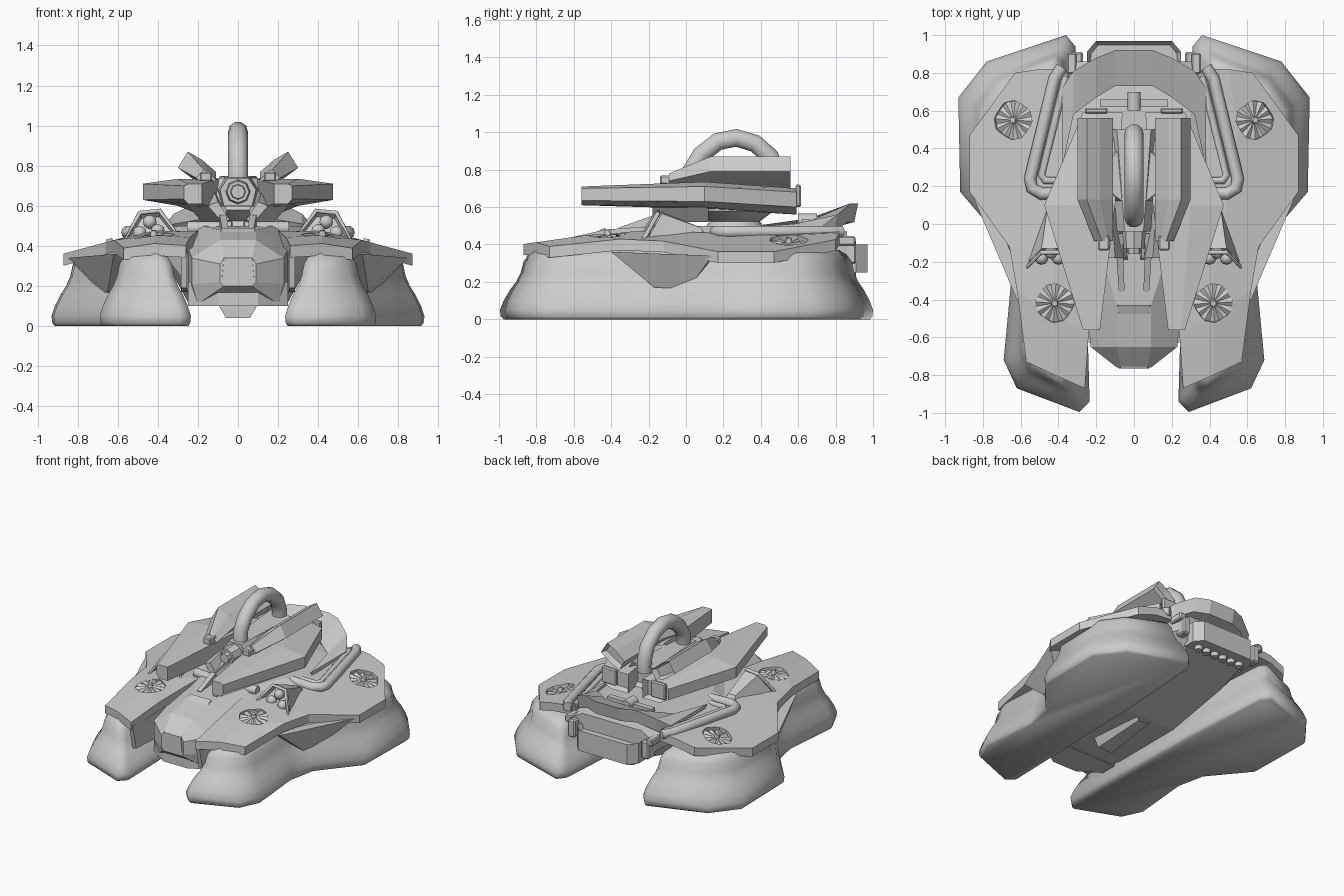
import bpy, bmesh, math
from mathutils import Vector, Matrix

if "Cube" in bpy.data.objects:
    bpy.data.objects.remove(bpy.data.objects["Cube"])

def finish(name, bm, mirror=False, smooth=None):
    bmesh.ops.recalc_face_normals(bm, faces=bm.faces[:])
    me = bpy.data.meshes.new(name)
    bm.to_mesh(me)
    bm.free()
    ob = bpy.data.objects.new(name, me)
    bpy.context.collection.objects.link(ob)
    if smooth:
        bpy.ops.object.select_all(action='DESELECT')
        ob.select_set(True)
        bpy.context.view_layer.objects.active = ob
        bpy.ops.object.shade_smooth_by_angle(angle=math.radians(smooth))
    if mirror:
        ob.modifiers.new("mirror", 'MIRROR').use_mirror_merge = False
    return ob

def loft(name, rings, mirror=False, smooth=None, end_inset=0):
    """Skin a list of equal closed rings and cap both ends."""
    bm = bmesh.new()
    vs = [[bm.verts.new(p) for p in r] for r in rings]
    n = len(rings[0])
    for a, b in zip(vs, vs[1:]):
        for i in range(n):
            bm.faces.new((a[i], a[(i+1) % n], b[(i+1) % n], b[i]))
    bm.faces.new(vs[0])
    cap = bm.faces.new(vs[-1])
    if end_inset:
        bmesh.ops.recalc_face_normals(bm, faces=bm.faces[:])
        bmesh.ops.inset_individual(bm, faces=[cap], thickness=end_inset, depth=-0.04)
    return finish(name, bm, mirror, smooth)

def along_y(sections):
    """Sections given as (y, [(x, z), ...])."""
    return [[(x, y, z) for x, z in pts] for y, pts in sections]

def box(name, loc, size, mirror=False, bevel=0.0):
    bm = bmesh.new()
    bmesh.ops.create_cube(bm, size=1, matrix=Matrix.Translation(loc) @ Matrix.Diagonal((*size, 1)))
    if bevel:
        bmesh.ops.bevel(bm, geom=bm.edges[:], offset=bevel, segments=1, affect='EDGES')
    return finish(name, bm, mirror)

def cyl(name, a, b, r1, r2=None, sides=8, mirror=False):
    a, b = Vector(a), Vector(b)
    bm = bmesh.new()
    m = Matrix.Translation((a+b)/2) @ (b-a).to_track_quat('Z', 'Y').to_matrix().to_4x4()
    bmesh.ops.create_cone(bm, cap_ends=True, segments=sides, radius1=r1,
                          radius2=r1 if r2 is None else r2, depth=(b-a).length, matrix=m)
    return finish(name, bm, mirror, 50 if sides > 8 else None)

def tube(name, pts, r, mirror=False, cyclic=False):
    cu = bpy.data.curves.new(name, 'CURVE')
    cu.dimensions = '3D'
    cu.bevel_depth, cu.bevel_resolution, cu.use_fill_caps = r, 3, True
    sp = cu.splines.new('POLY')
    sp.points.add(len(pts)-1)
    for p, c in zip(sp.points, pts):
        p.co = (*c, 1)
    sp.use_cyclic_u = cyclic
    tmp = bpy.data.objects.new(name, cu)
    bpy.context.collection.objects.link(tmp)
    bm = bmesh.new()
    bm.from_mesh(tmp.to_mesh())
    bpy.data.objects.remove(tmp)
    return finish(name, bm, mirror, 50)

# Inflated hover skirts: blend from floor outline to top outline
low = [(.235, -.94), (.29, -.995), (.62, -.87), (.69, -.72), (.65, -.3), (.69, -.1), (.92, .17),
       (.93, .67), (.78, .86), (.36, 1.0), (.31, .94), (.27, .3)]
high = [(.35, -.80), (.39, -.84), (.53, -.75), (.57, -.65), (.55, -.3), (.6, -.08), (.79, .22),
        (.8, .6), (.7, .74), (.43, .86), (.4, .82), (.36, .3)]
levels = [(0, .12), (.015, .03), (.05, 0), (.1, .13), (.16, .36), (.2, .56), (.25, .72), (.31, .82), (.345, 1.0), (.37, 1.3)]
loft("hover_skirt", [[(a[0]+(b[0]-a[0])*t, a[1]+(b[1]-a[1])*t, z) for a, b in zip(low, high)]
                     for z, t in levels], True, 70)

# Armour deck plates over the skirts
def deck_z(x, y):
    return .475 - .27*max(0, x-.45) - .14*max(0, -.35-y)
rows = [[(.26, -.87), (.42, -.80), (.57, -.73)], [(.24, -.58), (.42, -.5), (.62, -.35)],
        [(.2, -.2), (.42, -.2), (.66, -.12)], [(.2, .15), (.5, .15), (.87, .17)],
        [(.3, .5), (.55, .5), (.87, .47)], [(.36, .82), (.5, .82), (.63, .80)]]
plate = loft("deck_plate", [[(x, y, deck_z(x, y)) for x, y in r] +
                            [(x, y, deck_z(x, y)-.06) for x, y in reversed(r)] for r in rows])

# Lift fans recessed into the plates
def fan_ring(r, n=24):
    for i in range(n):
        a = 2*math.pi*i/n
        c, s = abs(math.cos(a)), abs(math.sin(a))
        k = r / max(c, s, .75*(c+s))
        yield i, k*math.cos(a), k*math.sin(a)
for tag, x, y, tilt in (("front", .42, -.42, Matrix.Rotation(.12, 4, 'X')),
                        ("rear", .64, .55, Matrix.Rotation(.26, 4, 'Y'))):
    m = Matrix.Translation((x, y, deck_z(x, y))) @ tilt @ Matrix.Rotation(-.2, 4, 'Z')
    cutter = loft("fan_cutter", [[m @ Vector((px, py, z)) for _, px, py in fan_ring(.1)] for z in (-.035, .1)])
    cutter.hide_render = True
    mod = plate.modifiers.new("fan_pit", 'BOOLEAN')
    mod.operation, mod.solver, mod.object = 'DIFFERENCE', 'EXACT', cutter
    bpy.context.view_layer.objects.active = plate
    bpy.ops.object.modifier_apply(modifier=mod.name)
    bpy.data.objects.remove(cutter)
    bm = bmesh.new()
    c = bm.verts.new(m @ Vector((0, 0, -.012)))
    ring = [bm.verts.new(m @ Vector((px, py, -.018 if i % 2 else -.032))) for i, px, py in fan_ring(.1)]
    for i in range(24):
        bm.faces.new((c, ring[i], ring[(i+1) % 24]))
    finish(tag + "_fan_blades", bm, True)
    cyl(tag + "_fan_hub", m @ Vector((0, 0, -.03)), m @ Vector((0, 0, .012)), .022, .015, 10, True)
plate.modifiers.new("mirror", 'MIRROR').use_mirror_merge = False

# Hanging side panels and inner front flaps
side = [(.62, -.4, .36), (.65, -.17, .17), (.67, -.02, .165), (.71, .04, .2), (.85, .14, .34)]
loft("side_panel", [side, [(x-.07, y+.01, z) for x, y, z in side]], True)
flap = [(-.86, .37), (-.82, .19), (-.4, .17), (-.3, .42)]
loft("front_flap", [[(x, y, z) for y, z in flap] for x in (.255, .285)], True)

# Central hull
def hull(y, wb, zb, wm, z1, z2, wt, zt):
    half = [(wb, zb), (wm, z1), (wm, z2), (wt, zt)]
    return y, half + [(-x, z) for x, z in reversed(half)]
loft("hull", along_y([hull(-.76, .07, .2, .09, .22, .31, .07, .34), hull(-.65, .2, .11, .23, .21, .34, .09, .43),
                      hull(-.43, .24, .1, .25, .21, .39, .09, .48), hull(-.15, .24, .1, .26, .22, .44, .18, .5),
                      hull(.12, .24, .1, .4, .4, .46, .3, .5), hull(.6, .25, .2, .38, .36, .46, .3, .5),
                      hull(.86, .22, .26, .33, .33, .42, .24, .47)]))
loft("nose_lip", [[(x, y, z) for x, y in ((-.25, -.5), (-.25, -.62), (-.1, -.72), (.1, -.72), (.25, -.62), (.25, -.5))]
                  for z in (.1, .22)])
loft("nose_spine", along_y([(-.765, [(-.08, .23), (.08, .23), (.07, .34), (-.07, .34)]),
                            (-.43, [(-.1, .4), (.1, .4), (.085, .49), (-.085, .49)])]))
loft("chin_scoop", along_y([(-.3, [(-.1, .11), (-.06, .04), (.06, .04), (.1, .11)]),
                            (.1, [(-.07, .12), (-.04, .08), (.04, .08), (.07, .12)])]), end_inset=.01)

# Rear spoiler collar
spoiler = [(0, .73, .55, .92, .62), (.1, .73, .55, .92, .62), (.2, .67, .53, .88, .62),
           (.32, .58, .51, .81, .56), (.38, .3, .49, .72, .49)]
sp = lambda x, yi, zi, yo, zo: [(x, yi, zi), (x, yo, zo), (x, yo-.02, zo-.1), (x, yi+.04, zi-.06)]
loft("rear_spoiler", [sp(-s[0], *s[1:]) for s in reversed(spoiler[1:])] + [sp(*s) for s in spoiler])

# Rear cargo tray, grille and brackets
tray = [(.25, .82), (.25, .91), (.2, .97), (-.2, .97), (-.25, .91), (-.25, .82)]
loft("rear_tray", [[(x, y, z) for x, y in tray] for z in (.25, .4)], end_inset=.025)
for i in range(6):
    x = -.175 + i*.07
    cyl("rear_exhaust", (x, .88, .22), (x, .88, .27), .028, sides=10)
box("rear_bracket", (.3, .87, .36), (.06, .08, .13), True, .01)
box("rear_hook", (.33, .85, .42), (.05, .11, .05), True, .008)

# Deck pipes running round the hull
pipe = [(.38, .83), (.42, .77), (.55, .24), (.54, .19), (.49, .16), (.3, .17)]
tube("deck_pipe", [(x, y, .468) for x, y in pipe], .033, True)
tube("deck_pipe_rail", [(.36, .78, .465), (.49, .26, .465), (.47, .23, .465), (.34, .23, .465)], .02, True)

# Headlight pods with triangular frame
frame = [(.30, -.23, .455), (.57, -.23, .42), (.49, -.15, .565), (.39, -.15, .575)]
tube("headlight_frame", frame, .012, True, True)
loft("headlight_pod", [[(.39, .1, .46), (.46, .1, .45), (.46, .08, .49), (.40, .08, .49)],
                       [(x, y+.02, z) for x, y, z in frame]], True, end_inset=.012)
for x, y, z in ((.4, -.18, .475), (.49, -.18, .465), (.44, -.15, .52)):
    bm = bmesh.new()
    bmesh.ops.create_icosphere(bm, subdivisions=2, radius=.035, matrix=Matrix.Translation((x, y, z)))
    finish("headlight_lamp", bm, True, 50)

# Turret ring and core
cyl("turret_ring", (0, .26, .47), (0, .26, .53), .17, .13, 24)
cyl("turret_dome", (0, .26, .52), (0, .26, .58), .13, .21, 24)
cyl("turret_cap", (0, .26, .58), (0, .26, .74), .21, .15, 24)
loft("turret_core", along_y([(-.04, [(-.07, .6), (.07, .6), (.09, .68), (.05, .74), (-.05, .74), (-.09, .68)]),
                             (.5, [(-.1, .58), (.1, .58), (.13, .68), (.09, .75), (-.09, .75), (-.13, .68)])]), end_inset=.02)

# Side wings of the turret
loft("turret_wing", along_y([
    (-.56, [(.18, .61), (.25, .61), (.27, .635), (.27, .70), (.25, .71), (.18, .71)]),
    (.1, [(.12, .59), (.3, .6), (.475, .63), (.475, .71), (.3, .735), (.1, .735)]),
    (.59, [(.06, .56), (.2, .56), (.27, .6), (.27, .68), (.2, .70), (.06, .70)])]), True, end_inset=.02)
box("wing_rear_block", (.2, .6, .66), (.12, .03, .12), True, .008)

# Tilted upper pods
pod = [(.11, .77), (.18, .83), (.25, .87), (.30, .79), (.22, .73), (.15, .70)]
front = [(.11, .73), (.14, .76), (.17, .78), (.21, .74), (.18, .71), (.15, .69)]
loft("upper_pod", along_y([(-.09, front), (.13, pod), (.56, pod)]), True, end_inset=.018)
box("upper_pod_nub", (.16, -.1, .745), (.06, .08, .05), True, .008)

# Overhead arch pipe
tube("arch_pipe", [(0, .03, .7), (0, .03, .8), (0, .08, .88), (0, .17, .95), (0, .27, .97), (0, .37, .94),
                   (0, .45, .87), (0, .48, .79), (0, .48, .7)], .05)

# Front nozzle, cheeks, struts and rollers
cyl("nozzle", (0, 0, .67), (0, -.13, .67), .065, .055, 8)
cyl("nozzle_tip", (0, -.12, .67), (0, -.16, .67), .04, .035, 8)
loft("turret_cheek", along_y([(-.18, [(.04, .53), (.08, .52), (.15, .6), (.1, .62)]),
                              (.12, [(.04, .53), (.18, .52), (.25, .6), (.12, .68)])]), True)
loft("front_strut", along_y([(-.36, [(.05, .46), (.08, .46), (.08, .49), (.05, .49)]),
                             (-.05, [(.06, .48), (.1, .48), (.1, .6), (.06, .6)])]), True)
cyl("front_roller", (.03, -.16, .49), (.25, -.13, .49), .032, sides=12, mirror=True)

# Rear crossbar of the turret
box("rear_crossbar", (0, .64, .52), (.36, .04, .03))
cyl("rear_spindle", (0, .6, .53), (0, .7, .53), .035, sides=12)
